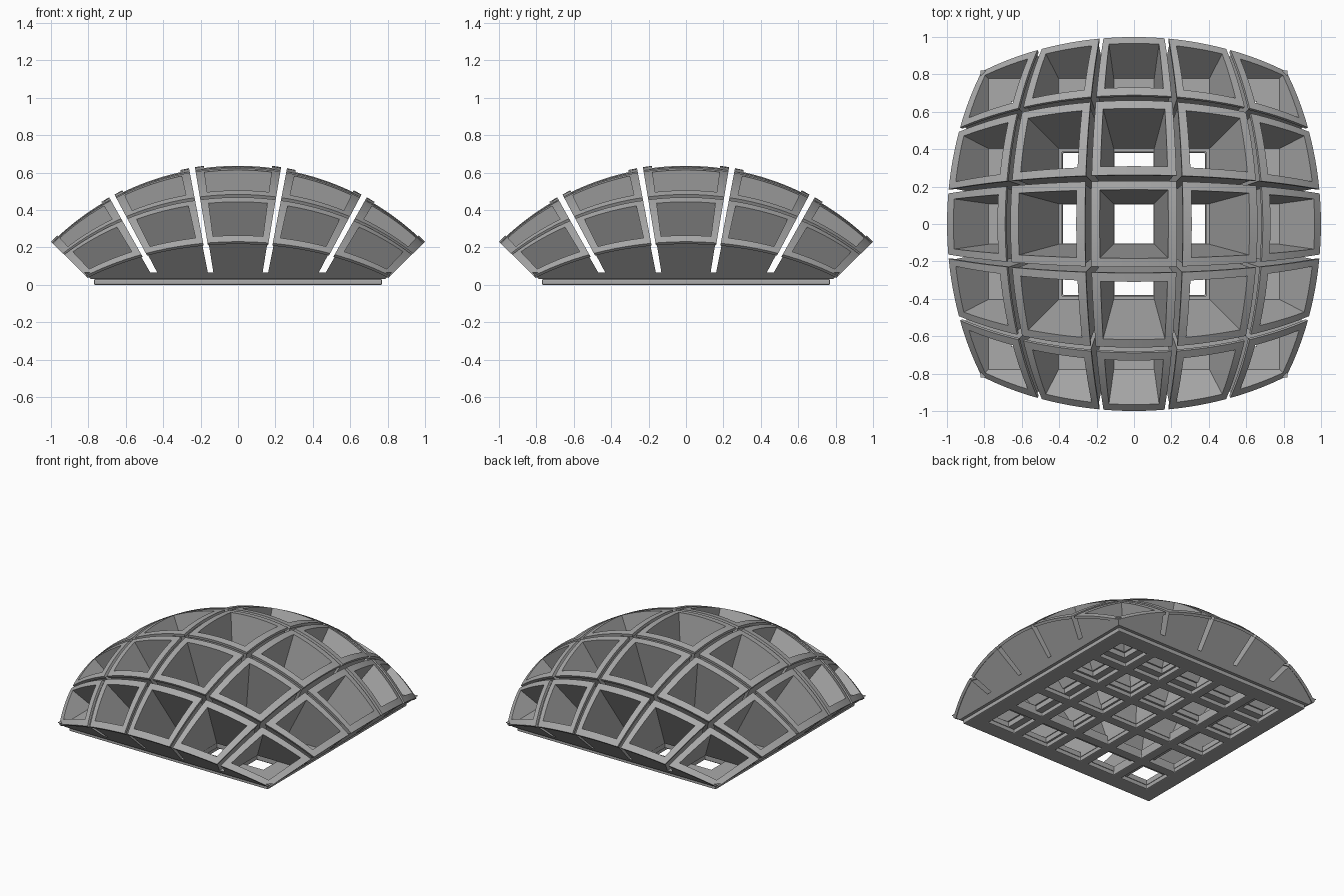
import bpy, bmesh
from math import tan, radians, sqrt

cube = bpy.data.objects.get("Cube")
if cube:
    bpy.data.objects.remove(cube, do_unlink=True)

CENTRE_Z = -0.757      # all walls radiate from this point
RADIUS = 1.405         # domed rim surface
FLOOR = 0.065          # bottom of slots and horns
PLATE = 0.03
SEG = 10               # segments along each rim side

grey = bpy.data.materials.new("mid grey")
grey.use_nodes = True
grey.diffuse_color = (0.4, 0.4, 0.4, 1)
grey.node_tree.nodes["Principled BSDF"].inputs["Base Color"].default_value = (0.4, 0.4, 0.4, 1)


def finish(name, bm, smooth=False):
    bmesh.ops.remove_doubles(bm, verts=bm.verts, dist=1e-5)
    bmesh.ops.recalc_face_normals(bm, faces=bm.faces)
    mesh = bpy.data.meshes.new(name)
    bm.to_mesh(mesh)
    bm.free()
    mesh.materials.append(grey)
    obj = bpy.data.objects.new(name, mesh)
    bpy.context.collection.objects.link(obj)
    if smooth:
        bpy.ops.object.select_all(action="DESELECT")
        obj.select_set(True)
        bpy.context.view_layer.objects.active = obj
        bpy.ops.object.shade_smooth_by_angle(angle=radians(25))
    return obj


def perimeter(xr, yr, grow):
    """Ray slopes around a rectangle of angles, grown or shrunk by degrees."""
    x0, x1 = xr[0] - grow, xr[1] + grow
    y0, y1 = yr[0] - grow, yr[1] + grow
    corners = [(x0, y0), (x1, y0), (x1, y1), (x0, y1)]
    rays = []
    for (ax, ay), (bx, by) in zip(corners, corners[1:] + corners[:1]):
        for i in range(SEG):
            t = i / SEG
            rays.append((tan(radians(ax + (bx - ax) * t)), tan(radians(ay + (by - ay) * t))))
    return rays


def on_dome(ray, radius):
    k = radius / sqrt(ray[0] ** 2 + ray[1] ** 2 + 1)
    return (ray[0] * k, ray[1] * k, CENTRE_Z + k)


def on_floor(ray):
    k = FLOOR - CENTRE_Z
    return (ray[0] * k, ray[1] * k, FLOOR)


def horn(name, xr, yr):
    """Hollow flared cell with a small lip around its domed rim."""
    bm = bmesh.new()
    outer, lip, inner = (perimeter(xr, yr, g) for g in (0, 0.35, -1.6))
    loops = [[on_floor(r) for r in outer],
             [on_dome(r, RADIUS - 0.018) for r in outer],
             [on_dome(r, RADIUS - 0.018) for r in lip],
             [on_dome(r, RADIUS) for r in lip],
             [on_dome(r, RADIUS) for r in inner],
             [on_floor(r) for r in inner]]
    rings = [[bm.verts.new(p) for p in loop] for loop in loops]
    n = len(outer)
    for a, b in zip(rings, rings[1:] + rings[:1]):
        for i in range(n):
            j = (i + 1) % n
            bm.faces.new((a[i], a[j], b[j], b[i]))
    finish(name, bm, True)


def lattice(name, z0, z1, half0, half1, holes):
    """Square slab with a grid of square holes and optionally sloping sides."""
    bm = bmesh.new()
    inside = sorted(v for pair in holes for v in pair)
    low = [-half0] + inside + [half0]
    high = [-half1] + inside + [half1]
    n = len(low) - 1

    def solid(i, j):
        return 0 <= i < n and 0 <= j < n and not (i % 2 and j % 2)

    def face(*points):
        bm.faces.new([bm.verts.new(p) for p in points])

    def bottom(i, j):
        return (low[i], low[j], z0)

    def top(i, j):
        return (high[i], high[j], z1)

    for i in range(n):
        for j in range(n):
            if not solid(i, j):
                continue
            ring = [(i, j), (i + 1, j), (i + 1, j + 1), (i, j + 1)]
            face(*[top(*c) for c in ring])
            face(*[bottom(*c) for c in reversed(ring)])
            sides = [(0, -1), (1, 0), (0, 1), (-1, 0)]
            for k, (di, dj) in enumerate(sides):
                if not solid(i + di, j + dj):
                    a, b = ring[k], ring[(k + 1) % 4]
                    face(bottom(*a), bottom(*b), top(*b), top(*a))
    return finish(name, bm)


# Base plate: five by five even holes, with softened edges
PITCH, HALF_HOLE = 0.275, 0.105
plate_holes = [(k * PITCH - HALF_HOLE, k * PITCH + HALF_HOLE) for k in range(-2, 3)]
plate = lattice("base_plate", 0, PLATE, 0.77, 0.77, plate_holes)
bevel = plate.modifiers.new("soft_edge", "BEVEL")
bevel.width = 0.006
bevel.segments = 2

# Sloping floor that carries the horns
right = [(0.18, 0.385), (0.49, 0.655)]
floor_holes = [(-b, -a) for a, b in right] + [(-HALF_HOLE, HALF_HOLE)] + right
lattice("horn_floor", PLATE, FLOOR, PLATE - CENTRE_Z, FLOOR - CENTRE_Z, floor_holes)

# Horn cells, separated by radiating slots
half_spans = [(11.1, 27.7), (29.7, 45)]
spans = [(-b, -a) for a, b in reversed(half_spans)] + [(-9.1, 9.1)] + half_spans
for row, yr in enumerate(spans):
    for col, xr in enumerate(spans):
        horn(f"horn_cell_{row + 1}_{col + 1}", xr, yr)

# Small round bosses where the base bars cross
for sx in (-1, 1):
    for sy in (-1, 1):
        bm = bmesh.new()
        bmesh.ops.create_cone(bm, cap_ends=True, segments=20, radius1=0.04, radius2=0.04, depth=PLATE)
        bmesh.ops.translate(bm, verts=bm.verts,
                            vec=(sx * 1.5 * PITCH, sy * 1.5 * PITCH, PLATE / 2 + 0.001))
        finish("bar_boss", bm, True)
